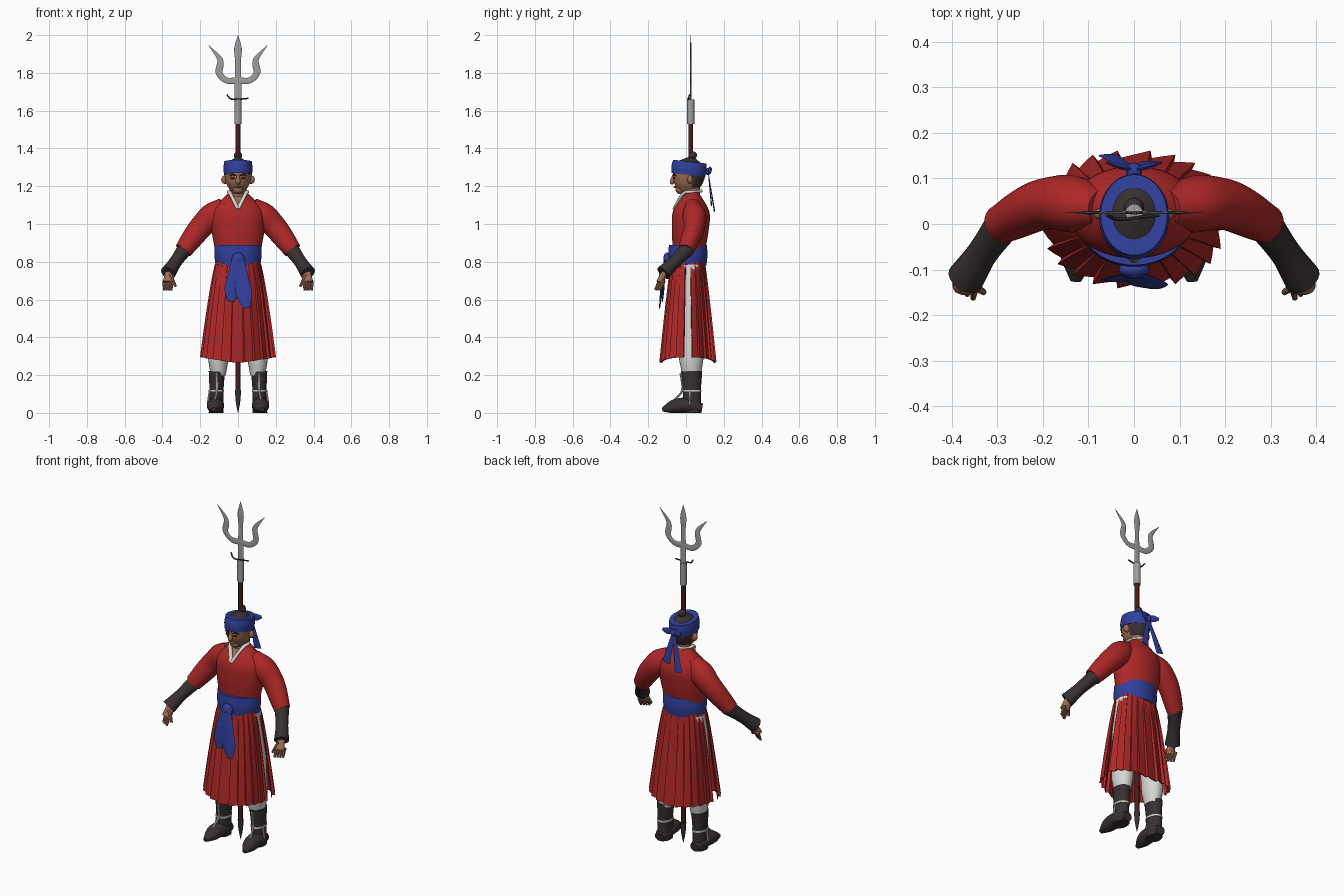
import bpy, bmesh
from math import cos, sin, pi, radians, copysign
from mathutils import Vector

cube = bpy.data.objects.get("Cube")
if cube:
    bpy.data.objects.remove(cube, do_unlink=True)


def material(name, *rgb):
    mat = bpy.data.materials.new(name)
    mat.use_nodes = True
    mat.diffuse_color = (*rgb, 1)
    mat.node_tree.nodes["Principled BSDF"].inputs["Base Color"].default_value = mat.diffuse_color
    return mat


RED = material("red cloth", .42, .02, .02)
BLUE = material("blue cloth", .03, .05, .33)
DARK = material("dark leather and hair", .04, .03, .03)
WHITE = material("white linen", .67, .67, .65)
SKIN = material("skin", .34, .15, .08)
STEEL = material("steel", .36, .34, .34)
WOOD = material("dark red wood", .07, .01, .01)
SIDEWAYS, UPWARD = Vector((0, 1, 0)), Vector((0, 0, 1))


def finish(name, bm, mats, rule=None, sharp=38):
    """Turn a bmesh into an object that is smooth except at sharp edges."""
    bmesh.ops.recalc_face_normals(bm, faces=bm.faces)
    for face in bm.faces:
        face.smooth = True
        if rule:
            face.material_index = int(rule(face.calc_center_median()))
    for edge in bm.edges:
        edge.smooth = edge.is_manifold and edge.calc_face_angle(0) < radians(sharp)
    mesh = bpy.data.meshes.new(name)
    bm.to_mesh(mesh)
    bm.free()
    for mat in mats:
        mesh.materials.append(mat)
    ob = bpy.data.objects.new(name, mesh)
    bpy.context.scene.collection.objects.link(ob)
    return ob


def paired(ob):
    """Repeat a left part on the right."""
    modifier = ob.modifiers.new("other side", "MIRROR")
    modifier.use_mirror_merge = False


def along(values, t):
    """Smooth curve through evenly spaced values, for numbers or vectors."""
    if len(values) == 1:
        return values[0]
    ends = [values[0] * 2 - values[1], *values, values[-1] * 2 - values[-2]]
    i = min(int(t * (len(values) - 1)), len(values) - 2)
    t = t * (len(values) - 1) - i
    a, b, c, d = ends[i:i + 4]
    slope, next_slope = (c - a) / 2, (d - b) / 2
    bend = (c - b) * 3 - slope * 2 - next_slope
    twist = (b - c) * 2 + slope + next_slope
    return b + slope * t + bend * t * t + twist * t * t * t


def tube(name, mats, path, radii, flat=1, ref=SIDEWAYS, sides=20, rings=20, rule=None):
    """Closed tube on a smooth path; flat scales its radius toward ref."""
    path = [Vector(point) for point in path]
    centres = [along(path, i / rings) for i in range(rings + 1)]
    bm = bmesh.new()
    loops = []
    for i, centre in enumerate(centres):
        ahead = centres[min(i + 1, rings)] - centres[max(i - 1, 0)]
        across = ahead.cross(ref).normalized()
        deep = across.cross(ahead.normalized()) * flat
        radius = along(radii, i / rings)
        loop = []
        for k in range(sides):
            angle = 2 * pi * k / sides
            point = centre + (across * cos(angle) + deep * sin(angle)) * radius
            point.z = max(point.z, 0)
            loop.append(bm.verts.new(point))
        loops.append(loop)
    for low, high in zip(loops, loops[1:]):
        for k in range(sides):
            bm.faces.new((low[k - 1], low[k], high[k], high[k - 1]))
    bm.faces.new(loops[0])
    bm.faces.new(loops[-1])
    return finish(name, bm, mats, rule)


def column(name, mats, bottom, top, radii, flat=1, x=0, y=0, lean=0, **options):
    """Upright tube whose radii are evenly spaced in height."""
    return tube(name, mats, [(x, y, bottom), (x, y + lean, top)], radii, flat, **options)


def ball(name, mat, centre, radius, deep=1, tall=1):
    bm = bmesh.new()
    bmesh.ops.create_uvsphere(bm, u_segments=16, v_segments=10, radius=radius)
    bmesh.ops.scale(bm, vec=(1, deep, tall), verts=bm.verts)
    bmesh.ops.translate(bm, vec=centre, verts=bm.verts)
    return finish(name, bm, [mat])


def skirt_panel(name, start, pleats=11, rows=12, span=radians(168)):
    """Half skirt with saw-tooth pleats that deepen toward the hem."""
    bm = bmesh.new()
    saw = [(0, 1), (.45, .45), (.9, 0)]
    grid = []
    for j in range(rows + 1):
        drop = j / rows
        row = []
        for k in range(pleats * len(saw) + 1):
            part, height = saw[k % len(saw)]
            angle = start + (pi - span) / 2 + span * (k // len(saw) + part) / pleats
            c, s = cos(angle), sin(angle)
            fold = (height - .6) * .016 * drop ** .6
            wide = .118 + .078 * drop ** .8 + fold
            deep = .09 + .056 * drop ** .9 + fold
            x = copysign(abs(c) ** .85, c) * wide
            y = copysign(abs(s) ** .85, s) * deep + .01
            row.append(bm.verts.new((x, y, .8 - drop * (.535 - .03 * abs(c)))))
        grid.append(row)
    for upper, lower in zip(grid, grid[1:]):
        for k in range(len(upper) - 1):
            bm.faces.new((upper[k], upper[k + 1], lower[k + 1], lower[k]))
    modifier = finish(name, bm, [RED], sharp=30).modifiers.new("cloth thickness", "SOLIDIFY")
    modifier.thickness = .004


# Trident: pole, spike, socket, prongs and hook wire
POLE = .025
column("pole", [WOOD], .1, 1.54, [.013], y=POLE)
column("pole_spike", [DARK], 0, .12, [.001, .012, .016], y=POLE)
column("fork_socket", [STEEL], 1.53, 1.66, [.019], y=POLE)
column("middle_prong", [STEEL], 1.65, 2, [.018, .018, .016, .015, .02, .001], flat=.2, y=POLE)
prong = [(0, 1.76), (.06, 1.76), (.1, 1.8), (.095, 1.87), (.155, 1.945)]
paired(tube("side_prongs", [STEEL], [(x, POLE, z) for x, z in prong], [.018, .016, .018, .001], flat=.2))
tube("hook_wire", [DARK], [(-.06, .02, 1.685), (-.03, .01, 1.66), (.055, .02, 1.665)], [.004], ref=UPWARD, sides=8)

# Head, with hair painted by height and depth
column("head", [SKIN, DARK], 1.16, 1.355, [.025, .055, .068, .071, .062, .01], flat=1.2, lean=.03, sides=36,
       rule=lambda c: c.z > 1.29 or (c.y > .035 and c.z > 1.19))
column("neck", [SKIN], 1.08, 1.23, [.046], y=.028)
ball("chin", SKIN, (0, -.028, 1.183), .028, tall=.9)
tube("nose", [SKIN], [(0, -.064, 1.26), (0, -.073, 1.225), (0, -.066, 1.213)], [.006, .013, .006], sides=12)
ball("mouth", SKIN, (0, -.056, 1.196), .02, deep=.5, tall=.25)
paired(ball("ears", SKIN, (.069, .022, 1.235), .02, deep=.7, tall=1.15))
paired(ball("eyes", DARK, (.027, -.063, 1.243), .012, deep=.5, tall=.35))
paired(tube("eyebrows", [DARK], [(.012, -.069, 1.257), (.028, -.066, 1.261), (.043, -.054, 1.256)], [.004],
            ref=UPWARD, sides=8))
ball("hair_knot", DARK, (0, .036, 1.363), .022)

# Headband tied at the back
column("headband", [BLUE], 1.26, 1.33, [.074, .077, .073], flat=1.22, y=.012, lean=.008, sides=36)
ball("headband_knot", BLUE, (0, .117, 1.278), .018)
paired(tube("headband_bow", [BLUE], [(0, .118, 1.28), (.06, .135, 1.29)], [.01, .02, .008], flat=.3))
for name, end in (("long", (-.055, .15, 1.07)), ("short", (.035, .135, 1.1))):
    tube("headband_tail_" + name, [BLUE], [(0, .117, 1.28), end], [.009, .016, .024], flat=.15)

# Jacket, with skin showing in the neck opening, and white collar
column("jacket", [RED, SKIN], .78, 1.17, [.11, .125, .14, .135, .045], flat=.7, y=.01, lean=.025, sides=64,
       rule=lambda c: c.y < 0 and abs(c.x) < (c.z - 1.09) / 2)
paired(tube("collar", [WHITE], [(0, -.063, 1.08), (.04, -.015, 1.16), (.045, .03, 1.17), (0, .08, 1.175)],
            [.011], flat=.7, ref=UPWARD))

# Sash with knot and hanging tails
column("sash", [BLUE], .78, .89, [.118, .125, .121], flat=.83, y=.01, sides=40)
ball("sash_knot", BLUE, (0, -.1, .815), .034, deep=.6)
for name, end in (("short", (-.04, -.125, .59)), ("long", (.045, -.14, .555))):
    tube("sash_tail_" + name, [BLUE], [(0, -.11, .83), end], [.025, .034, .038, .042, .018], flat=.15)

# Split pleated skirt
skirt_panel("skirt_front", pi)
skirt_panel("skirt_back", 0)

# Arms
paired(tube("sleeves", [RED], [(.07, .035, 1.1), (.19, .045, .99), (.29, 0, .86)],
            [.045, .069, .063, .057, .047], flat=.9))
paired(tube("bracers", [DARK], [(.28, .01, .87), (.33, -.06, .8), (.37, -.12, .74)], [.041, .034, .041]))
paired(tube("palms", [SKIN], [(.36, -.11, .75), (.37, -.14, .69)], [.024, .028], flat=.65))
for i in range(4):
    x, y = .35 + i * .013, -.14 + i * .008
    paired(tube("fingers_%d" % (i + 1), [SKIN], [(x, y, .7), (x + .003, y - .023, .65)], [.01, .006], sides=8))
paired(tube("thumbs", [SKIN], [(.36, -.13, .73), (.33, -.15, .67)], [.012, .007], sides=8))

# Legs and laced boots
paired(tube("trouser_legs", [WHITE], [(.07, .015, .78), (.1, .025, .4), (.105, .03, .2)],
            [.055, .06, .055, .054, .04], flat=1.2))
paired(tube("boot_shafts", [DARK], [(.112, .03, .22), (.116, .032, 0)], [.043, .037, .039], flat=1.3))
paired(tube("boot_feet", [DARK], [(.115, .085, .025), (.12, -.02, .04), (.128, -.125, .018)],
            [.028, .043, .045, .038, .012], flat=.9, ref=UPWARD))
paired(column("ankle_straps", [WHITE], .112, .122, [.04], flat=1.32, x=.114, y=.03))
paired(tube("boot_laces", [WHITE], [(.112, -.028, .21), (.112, -.02, .12), (.122, -.06, .07)], [.006], sides=8))
paired(tube("boot_side_seams", [WHITE], [(.15, .02, .12), (.16, .02, .05)], [.005], sides=8))
